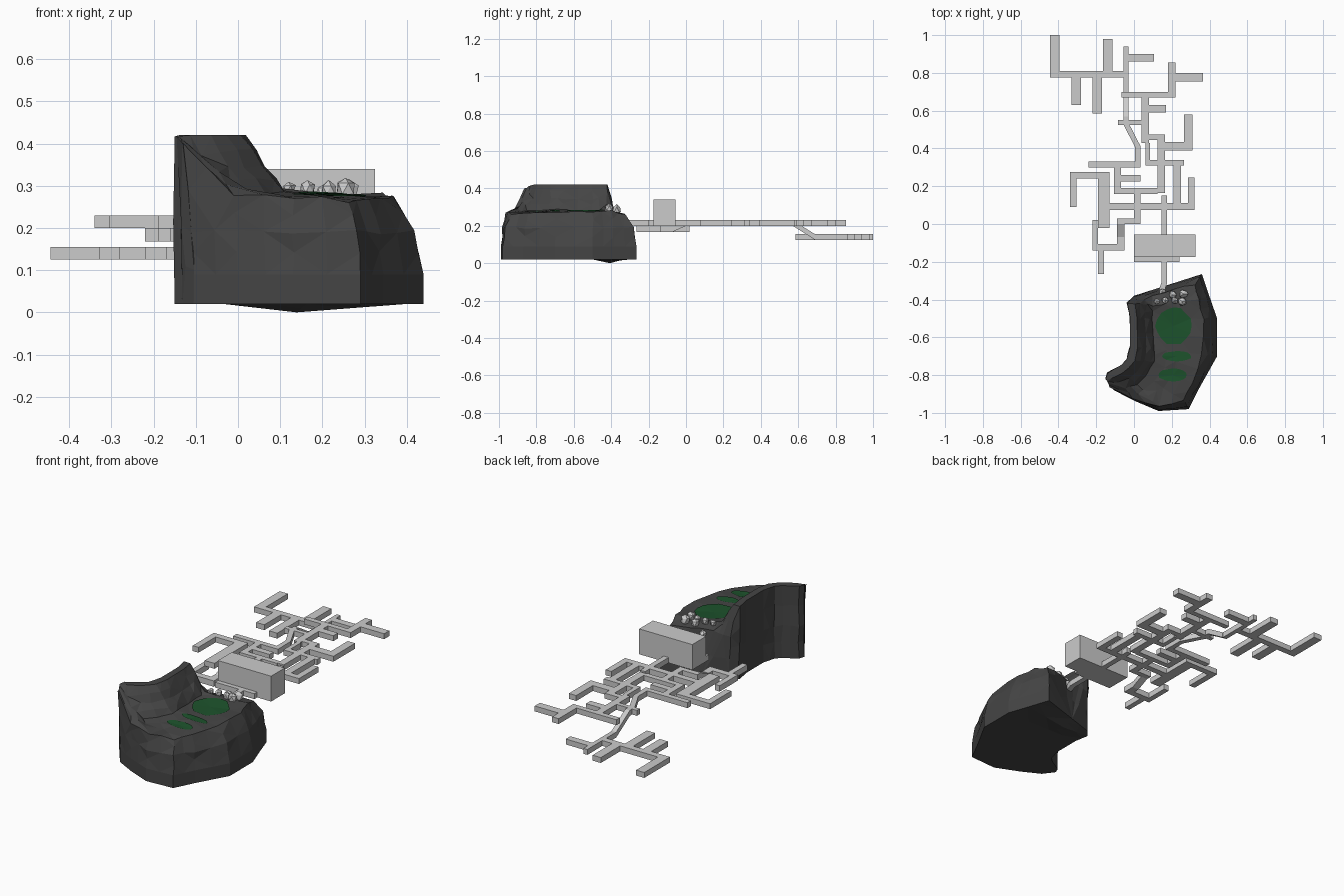
import bpy, bmesh, math, random
from mathutils import Vector
from mathutils.bvhtree import BVHTree

if "Cube" in bpy.data.objects:
    bpy.data.objects.remove(bpy.data.objects["Cube"])

random.seed(4)

def material(name, rgb):
    m = bpy.data.materials.new(name)
    m.diffuse_color = (*rgb, 1)
    m.use_nodes = True
    m.node_tree.nodes["Principled BSDF"].inputs["Base Color"].default_value = m.diffuse_color
    return m

def finish(bm, name, mat=None):
    bmesh.ops.recalc_face_normals(bm, faces=bm.faces)
    me = bpy.data.meshes.new(name)
    bm.to_mesh(me)
    bm.free()
    ob = bpy.data.objects.new(name, me)
    bpy.context.collection.objects.link(ob)
    if mat:
        me.materials.append(mat)
    return ob

def floor_plan(name, rects, z0, z1):
    """Merge overlapping rectangles (x0, x1, y0, y1) into one clean extruded shell."""
    xs = sorted({v for r in rects for v in r[:2]})
    ys = sorted({v for r in rects for v in r[2:]})
    bm = bmesh.new()
    grid = {}
    def vert(i, j):
        if (i, j) not in grid:
            grid[i, j] = bm.verts.new((xs[i], ys[j], z0))
        return grid[i, j]
    for i in range(len(xs) - 1):
        for j in range(len(ys) - 1):
            cx, cy = (xs[i] + xs[i + 1]) / 2, (ys[j] + ys[j + 1]) / 2
            if any(a < cx < b and c < cy < d for a, b, c, d in rects):
                bm.faces.new([vert(i, j), vert(i + 1, j), vert(i + 1, j + 1), vert(i, j + 1)])
    ext = bmesh.ops.extrude_face_region(bm, geom=bm.faces[:], use_keep_orig=True)
    up = [g for g in ext["geom"] if isinstance(g, bmesh.types.BMVert)]
    bmesh.ops.translate(bm, verts=up, vec=(0, 0, z1 - z0))
    bmesh.ops.dissolve_limit(bm, angle_limit=0.01, verts=bm.verts, edges=bm.edges)
    return finish(bm, name)

def passage(name, pts, width, height):
    """Square tunnel along a centre line of floor points."""
    bm = bmesh.new()
    pts = [Vector(p) for p in pts]
    rings = []
    for i, p in enumerate(pts):
        d = (pts[min(i + 1, len(pts) - 1)] - pts[max(i - 1, 0)])
        side = Vector((-d.y, d.x, 0)).normalized() * width / 2
        top = Vector((0, 0, height))
        rings.append([bm.verts.new(v) for v in (p - side, p + side, p + side + top, p - side + top)])
    for a, b in zip(rings, rings[1:]):
        for k in range(4):
            bm.faces.new((a[k], a[(k + 1) % 4], b[(k + 1) % 4], b[k]))
    bm.faces.new(rings[0])
    bm.faces.new(rings[-1])
    return finish(bm, name)

# Main level corridors
floor_plan("main_corridors_north", [
    (-.065, .22, .67, .70), (.18, .22, .67, .855), (.22, .365, .755, .80),
    (.04, .08, .43, .67), (.08, .17, .59, .63), (-.085, .08, .525, .55),
    (.08, .165, .445, .475), (.125, .165, .165, .475), (.165, .31, .39, .435),
    (.265, .31, .39, .58), (.06, .265, .31, .34), (.06, .085, .31, .43)], .20, .23)
floor_plan("main_corridors_south", [
    (.21, .25, .11, .31), (.285, .32, .075, .245), (-.16, .32, .075, .11),
    (-.24, .035, .30, .33), (-.105, -.07, .16, .30), (-.07, .035, .225, .26),
    (-.105, .125, .16, .19), (0, .035, 0, .19), (-.09, .035, 0, .03),
    (-.34, -.13, .24, .275), (-.34, -.305, .09, .275), (-.19, -.13, -.02, .24),
    (.145, .175, -.055, .15)], .20, .23)

# Lower levels
floor_plan("deep_corridors", [
    (-.445, -.395, .775, 1), (-.445, -.03, .775, .81), (-.165, -.115, .81, .98),
    (-.33, -.28, .63, .775), (-.22, -.17, .585, .775), (-.055, -.03, .69, .94),
    (-.03, .105, .86, .90)], .125, .155)
floor_plan("side_cellar", [
    (-.22, -.05, -.14, -.105), (-.09, -.05, -.14, -.07), (-.22, -.19, -.14, .02),
    (-.19, -.16, -.265, -.14)], .168, .2)

# Sloped and bent passages
passage("deep_ramp", [(-.042, .69, .125), (-.042, .57, .2), (-.042, .53, .2),
                      (.02, .41, .2), (.02, .33, .2)], .028, .03)
passage("cellar_ramp", [(-.07, 0, .2), (-.07, -.07, .168)], .04, .03)

# Great hall with its front landing and entry tunnel
floor_plan("great_hall", [(0, .325, -.175, -.055)], .20, .34)
floor_plan("hall_landing", [(0, .24, -.2, -.175)], .20, .23)
passage("entry_tunnel", [(.16, -.2, .2), (.16, -.31, .2), (.145, -.36, .2)], .03, .03)

# Mountain: cross-sections swept round the crescent
# inner wall xy, foot of slope xy, outer rim xy, outer base xy, heights of ridge, foot, rim
sections = [
    (.00, -.38, .10, -.375, .32, -.32, .36, -.265, .26, .27, .262),
    (-.035, -.42, .10, -.43, .34, -.40, .40, -.385, .42, .29, .28),
    (-.02, -.50, .10, -.50, .365, -.50, .44, -.50, .42, .285, .275),
    (-.02, -.65, .11, -.655, .36, -.69, .44, -.70, .42, .285, .275),
    (-.04, -.72, .11, -.73, .31, -.84, .345, -.87, .42, .285, .27),
    (-.065, -.745, .06, -.80, .26, -.93, .29, -.98, .42, .285, .265),
    (-.10, -.765, .02, -.85, .13, -.965, .13, -.99, .42, .285, .275),
    (-.14, -.79, -.05, -.87, -.01, -.92, .0, -.935, .42, .33, .28),
    (-.15, -.82, -.135, -.84, -.13, -.865, -.105, -.88, .417, .412, .40)]
bm = bmesh.new()
rings = []
for n, (ix, iy, fx, fy, rx, ry, bx, by, zr, zf, zo) in enumerate(sections):
    inner, foot, rim, base = Vector((ix, iy)), Vector((fx, fy)), Vector((rx, ry)), Vector((bx, by))
    under = 0 if n == 1 else .02
    prof = [(inner, .02), (inner, .2), (inner, zr), (inner.lerp(foot, .3), zr),
            (inner.lerp(foot, .65), zr * .45 + zf * .55), (foot, zf),
            (foot.lerp(rim, .5), (zf + zo) / 2 - .004), (rim, zo),
            (base.lerp(rim, .3), .19), (base, .09), (base, .02), (base.lerp(inner, .6), under)]
    rings.append([bm.verts.new((p.x, p.y, z)) for p, z in prof])
for a, b in zip(rings, rings[1:]):
    for k in range(12):
        bm.faces.new((a[k], a[(k + 1) % 12], b[(k + 1) % 12], b[k]))
caps = [bm.faces.new(rings[0]), bm.faces.new(rings[-1])]
bmesh.ops.triangulate(bm, faces=caps)
bmesh.ops.subdivide_edges(bm, edges=[e for e in bm.edges if e.calc_length() > .07], cuts=1)
for v in bm.verts:
    if .1 < v.co.z < .40 and v.co.x < .42:
        v.co += Vector([random.uniform(-.005, .005) for _ in range(3)])
bmesh.ops.triangulate(bm, faces=[f for f in bm.faces if len(f.verts) > 4])
bm.normal_update()
ground = BVHTree.FromBMesh(bm)
finish(bm, "mountain", material("dark_rock", (.06, .06, .06)))

def surface_z(x, y):
    hit = ground.ray_cast(Vector((x, y, 1)), Vector((0, 0, -1)))[0]
    return hit.z if hit else .27

# Grass patches draped over the plateau
green = material("grass", (.012, .085, .025))
for name, cx, cy, rx, ry in (("large_meadow", .21, -.54, .095, .10),
                             ("middle_meadow", .225, -.70, .08, .027),
                             ("small_meadow", .205, -.80, .075, .035)):
    bm = bmesh.new()
    bmesh.ops.create_circle(bm, cap_ends=True, segments=16, radius=1)
    bmesh.ops.inset_region(bm, faces=bm.faces[:], thickness=.3)
    bmesh.ops.inset_region(bm, faces=[max(bm.faces, key=lambda f: len(f.verts))], thickness=.35)
    bmesh.ops.poke(bm, faces=[max(bm.faces, key=lambda f: len(f.verts))])
    for v in bm.verts:
        k = random.uniform(.94, 1.04)
        x, y = cx + v.co.x * rx * k, cy + v.co.y * ry * k
        v.co = (x, y, surface_z(x, y) + .004)
    finish(bm, name, green)

# Pale boulders near the back edge
pale = material("pale_stone", (.6, .6, .6))
for n, (x, y, r) in enumerate([(.12, -.41, .017), (.15, -.36, .02), (.165, -.405, .02), (.205, -.375, .021),
                               (.215, -.405, .02), (.255, -.41, .024), (.262, -.37, .024)]):
    bm = bmesh.new()
    bmesh.ops.create_icosphere(bm, subdivisions=1, radius=r)
    z = surface_z(x, y)
    for v in bm.verts:
        v.co = v.co * random.uniform(.85, 1.15)
        v.co = (v.co.x + x, v.co.y + y, v.co.z * 1.15 + z + r * .6)
    finish(bm, f"boulder_{n + 1}", pale)
